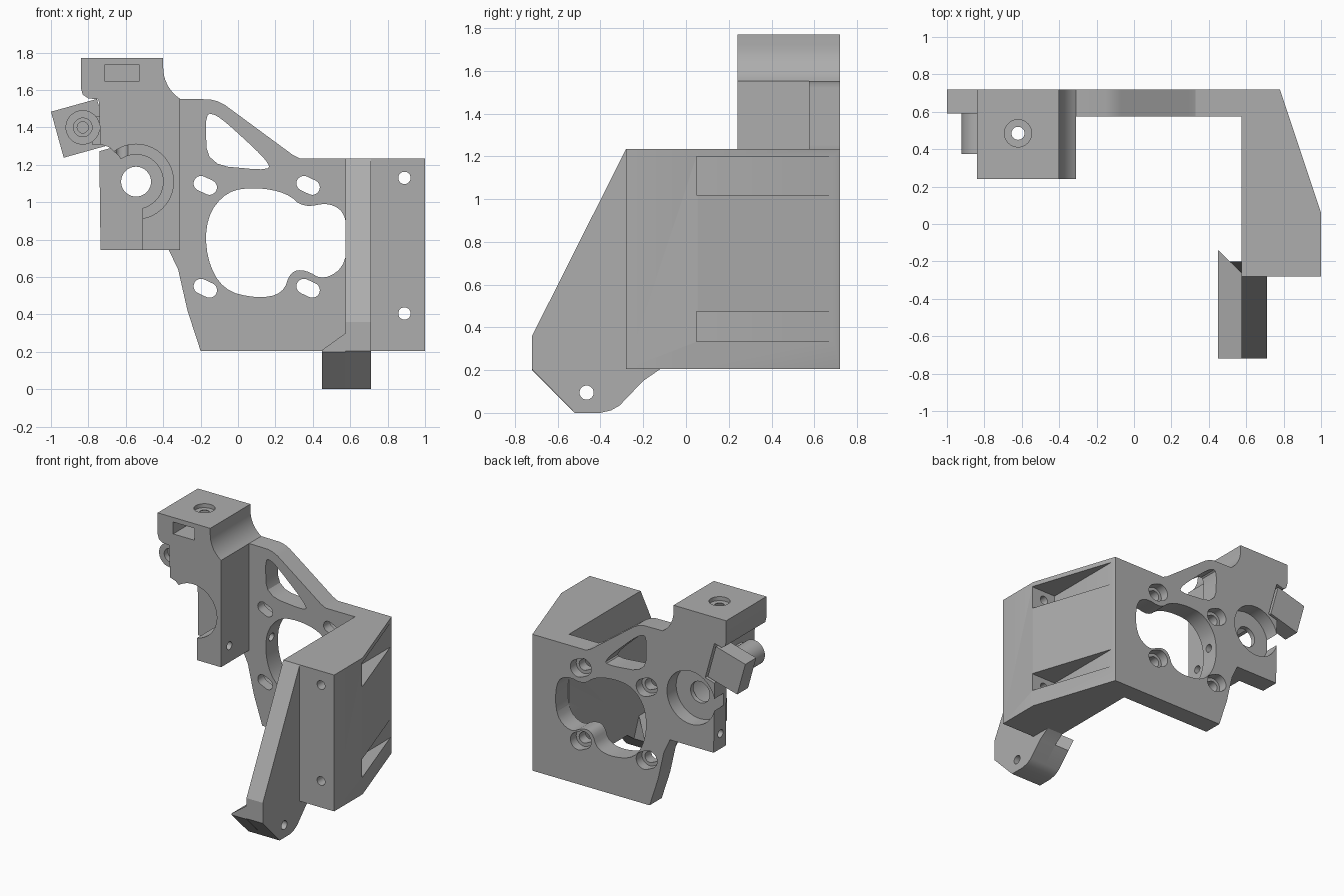
import bpy, bmesh, math
from mathutils import Vector

cube = bpy.data.objects.get("Cube")
if cube:
    bpy.data.objects.remove(cube, do_unlink=True)

grey = bpy.data.materials.new("plain grey")
grey.use_nodes = True
grey.diffuse_color = (0.42, 0.42, 0.42, 1)
grey.node_tree.nodes["Principled BSDF"].inputs["Base Color"].default_value = (0.42, 0.42, 0.42, 1)


def place(axis, p, d):
    """Put a 2D profile point at depth d along an axis."""
    return {"X": (d, p[0], p[1]), "Y": (p[0], d, p[1]), "Z": (p[0], p[1], d)}[axis]


def prism(name, axis, pts, a, b, end_pts=None):
    """Extrude a profile from a to b, optionally lofting to a second profile."""
    bm = bmesh.new()
    lo = [bm.verts.new(place(axis, p, a)) for p in pts]
    hi = [bm.verts.new(place(axis, p, b)) for p in (end_pts or pts)]
    bm.faces.new(lo)
    bm.faces.new(hi[::-1])
    n = len(pts)
    for i in range(n):
        j = (i + 1) % n
        bm.faces.new((lo[i], hi[i], hi[j], lo[j]))
    bmesh.ops.recalc_face_normals(bm, faces=bm.faces)
    mesh = bpy.data.meshes.new(name)
    bm.to_mesh(mesh)
    bm.free()
    mesh.materials.append(grey)
    ob = bpy.data.objects.new(name, mesh)
    bpy.context.collection.objects.link(ob)
    return ob


def arc(cx, cy, r, start=0, end=360, n=40):
    full = end - start == 360
    steps = n if full else n - 1
    angles = [math.radians(start + (end - start) * i / steps) for i in range(n)]
    return [(cx + r * math.cos(t), cy + r * math.sin(t)) for t in angles]


def slot(cx, cy, half, r, tilt):
    """Round-ended slot profile."""
    t = math.radians(tilt)
    dx, dy = half * math.cos(t), half * math.sin(t)
    return (arc(cx + dx, cy + dy, r, tilt - 90, tilt + 90, 12)
            + arc(cx - dx, cy - dy, r, tilt + 90, tilt + 270, 12))


def rect(x0, x1, y0, y1):
    return [(x0, y0), (x1, y0), (x1, y1), (x0, y1)]


def soften(pts, rounds=2, k=0.25):
    """Cut corners repeatedly to round a profile."""
    for _ in range(rounds):
        out = []
        for p, q in zip(pts, pts[1:] + pts[:1]):
            p, q = Vector(p), Vector(q)
            out += [tuple(p.lerp(q, k)), tuple(q.lerp(p, k))]
        pts = out
    return pts


def cut(ob, axis, pts, a, b):
    """Subtract an extruded profile from a part."""
    tool = prism("cutter", axis, pts, a, b)
    tool.hide_render = True
    mod = ob.modifiers.new("cut", "BOOLEAN")
    mod.operation, mod.solver, mod.object = "DIFFERENCE", "EXACT", tool
    bpy.context.view_layer.objects.active = ob
    bpy.ops.object.modifier_apply(modifier=mod.name)
    bpy.data.objects.remove(tool, do_unlink=True)


BACK, FACE, FRONT = 0.72, 0.575, 0.24
BASE, TOP = 0.205, 1.235
bore = (-0.545, 1.11)

# Shared silhouette of the clamp head
head = [(-0.745, 1.55), (-0.8, 1.555), (-0.83, 1.575), (-0.84, 1.61), (-0.84, 1.77), (-0.4, 1.77)]
head += arc(-0.2, 1.72, 0.2, 180, 237, 10)

# Back plate with motor opening, slots and brace window
plate = prism("back_plate", "Y", head + [
    (-0.15, 1.55), (-0.11, 1.54), (-0.07, 1.52), (0.29, 1.255), (0.33, TOP), (FACE, TOP),
    (FACE, BASE), (-0.2, BASE), (-0.27, 0.42), (-0.32, 0.64), (-0.37, 0.745), (-0.735, 0.745)], FACE, BACK)
opening = soften([(0.1, 1.08), (-0.06, 1.06), (-0.17, 0.92), (-0.17, 0.7), (-0.08, 0.53), (0.1, 0.485),
                  (0.24, 0.51), (0.28, 0.63), (0.36, 0.64), (0.46, 0.58), (0.585, 0.67), (0.585, 0.93),
                  (0.49, 1.0), (0.35, 0.97), (0.26, 1.05)])
cut(plate, "Y", opening, 0.5, 0.8)
cut(plate, "Y", soften([(-0.175, 1.48), (-0.165, 1.2), (0.18, 1.168), (0.14, 1.24), (-0.1, 1.46)], 2, 0.2), 0.5, 0.8)
for x in (-0.175, 0.375):
    for z in (0.54, 1.09):
        cut(plate, "Y", slot(x, z, 0.025, 0.04, -25), 0.5, 0.8)
        cut(plate, "Y", slot(x, z, 0.025, 0.065, -25), 0.65, 0.8)
cut(plate, "Y", arc(*bore, 0.2, n=64), 0.61, 0.8)
cut(plate, "Y", arc(*bore, 0.08), 0.5, 0.8)
cut(plate, "X", arc(0.64, 0.86, 0.03, n=20), -0.8, -0.05)


def tilted(size):
    """Square turned to the idler's angle."""
    c, t = Vector((-0.843, 1.395)), math.radians(15.5)
    u = Vector((math.cos(t), math.sin(t))) * size / 2
    v = Vector((-u.y, u.x))
    return [tuple(c + s * u + w * v) for s, w in ((-1, -1), (1, -1), (1, 1), (-1, 1))]


cut(plate, "Y", tilted(0.29), 0.5, 0.8)

# Clamp block standing forward of the plate
clamp = prism("clamp_block", "Y", head + [
    (-0.31, 1.55), (-0.31, 0.745), (-0.51, 0.745), (-0.51, 1.1), (-0.6, 1.19), (-0.64, 1.25),
    (-0.69, 1.295), (-0.735, 1.31)], FRONT, FACE)
cut(clamp, "Y", arc(*bore, 0.2, n=64), 0.1, 0.5)
cut(clamp, "Y", arc(*bore, 0.145, n=48), 0.1, 0.6)
cut(clamp, "Y", rect(-0.71, -0.53, 1.645, 1.735), 0.1, 0.56)
cut(clamp, "Z", arc(-0.62, 0.485, 0.035, n=24), 1, 2)
cut(clamp, "Z", arc(-0.62, 0.485, 0.073), 1.74, 2)
cut(clamp, "X", arc(0.34, 0.87, 0.03, n=20), -0.8, -0.2)

# Idler: tilted pad, round boss and the web holding it
pad = prism("idler_pad", "Y", tilted(0.255), 0.59, BACK)
boss = prism("idler_boss", "Y", arc(-0.83, 1.4, 0.092), 0.375, 0.59)
cut(boss, "Y", arc(-0.83, 1.4, 0.05, n=28), 0.3, 0.42)
cut(boss, "Y", arc(-0.83, 1.4, 0.03, n=20), 0.3, 0.57)
web = prism("idler_web", "Y", rect(-0.78, -0.735, 1.308, 1.46), 0.4, 0.59)

# Solid side block with screw holes and wedge pockets
side = prism("side_block", "Z", [(FACE, BACK), (0.78, BACK), (1, 0.06), (1, -0.28), (FACE, -0.28)], BASE, TOP)
for z, z0, z1 in ((1.13, 1.02, 1.2), (0.405, 0.335, 0.475)):
    cut(side, "Z", rect(0.79, 1.2, 0.05, 0.9), z0, z1)
    cut(side, "Y", arc(0.89, z, 0.033, n=24), -0.5, 0.2)
cut(side, "Y", opening, FACE, 0.8)

# Sloping arm and its widened foot
under = [(-0.52, 0), (-0.4, 0), (-0.35, 0.012), (-0.31, 0.035), (-0.2, 0.15)]
arm = prism("front_arm", "X", [(-0.28, TOP), (-0.72, 0.36), (-0.72, 0.205)] + under
            + [(-0.12, BASE), (-0.28, BASE)], FACE, 0.712)
foot = prism("arm_foot", "X", [(-0.72, 0.21), (-0.72, 0.2)] + under + [(-0.14, 0.21)], 0.45, FACE,
             [(-0.72, 0.3), (-0.72, 0.2)] + under + [(-0.26, 0.3)])
for part in (arm, foot):
    cut(part, "X", arc(-0.465, 0.095, 0.033, n=24), 0.3, 0.9)

# Smooth the round walls, keep edges crisp
bpy.ops.object.select_all(action="DESELECT")
for part in (plate, clamp, pad, boss, web, side, arm, foot):
    part.select_set(True)
    bpy.context.view_layer.objects.active = part
bpy.ops.object.shade_smooth_by_angle(angle=math.radians(25))
